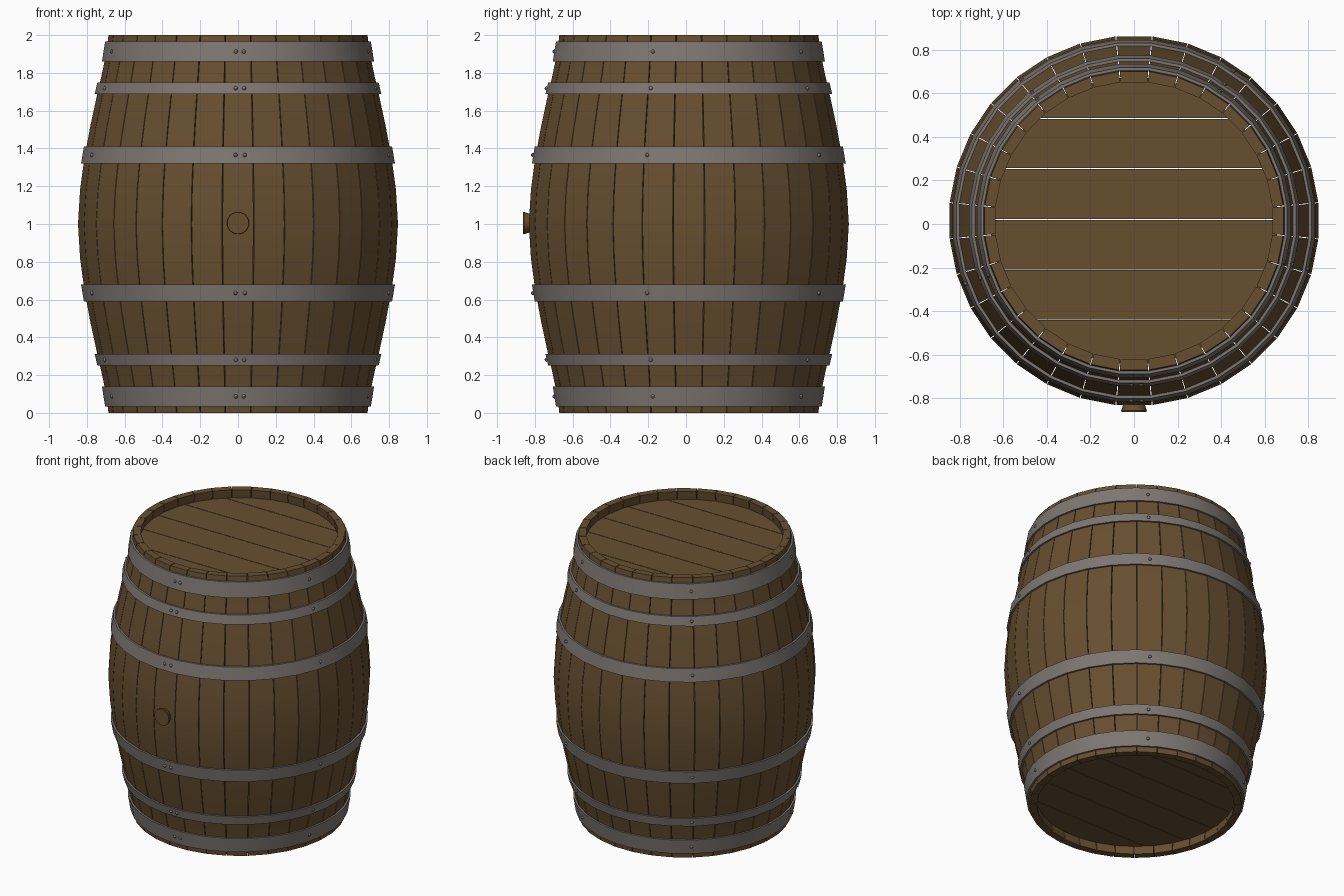
import bpy, bmesh
from math import pi, sin, cos, radians
from mathutils import Vector

cube = bpy.data.objects.get("Cube")
if cube:
    bpy.data.objects.remove(cube, do_unlink=True)

STAVES = 32
STEP = 2 * pi / STAVES
CY = 0.015          # barrel axis sits slightly behind the centre, the bung in front
FRONT = -pi / 2


def material(name, rgb):
    m = bpy.data.materials.new(name)
    m.use_nodes = True
    m.diffuse_color = (*rgb, 1)
    bsdf = m.node_tree.nodes["Principled BSDF"]
    bsdf.inputs["Base Color"].default_value = (*rgb, 1)
    bsdf.inputs["Roughness"].default_value = 0.8
    return m


wood = material("oak_wood", (0.135, 0.078, 0.03))
iron = material("grey_iron", (0.21, 0.185, 0.17))

# Bulging side profile (height, radius) of the lower half, mirrored upwards
half = [(0, .689), (.07, .697), (.14, .71), (.22, .727), (.3, .746), (.48, .785),
        (.65, .817), (.82, .84), (1, .851)]
profile = half + [(2 - z, r) for z, r in reversed(half[:-1])]


def radius_at(z):
    for (z0, r0), (z1, r1) in zip(profile, profile[1:]):
        if z0 <= z <= z1:
            return r0 + (r1 - r0) * (z - z0) / (z1 - z0)
    return profile[-1][1]


def polar(r, a, z):
    return Vector((r * cos(a), CY + r * sin(a), z))


def finish(bm, name, mat, smooth=True):
    bmesh.ops.recalc_face_normals(bm, faces=bm.faces)
    mesh = bpy.data.meshes.new(name)
    bm.to_mesh(mesh)
    bm.free()
    mesh.materials.append(mat)
    ob = bpy.data.objects.new(name, mesh)
    bpy.context.collection.objects.link(ob)
    if smooth:
        bpy.ops.object.select_all(action='DESELECT')
        ob.select_set(True)
        bpy.context.view_layer.objects.active = ob
        bpy.ops.object.shade_smooth_by_angle(angle=radians(30))
    return ob


def skin(bm, loops, closed):
    """Bridge equal vertex loops; cap the ends unless the chain is closed."""
    rings = [[bm.verts.new(p) for p in loop] for loop in loops]
    pairs = list(zip(rings, rings[1:] + rings[:1]))
    for a, b in pairs if closed else pairs[:-1]:
        for i in range(len(a)):
            j = (i + 1) % len(a)
            bm.faces.new((a[i], a[j], b[j], b[i]))
    if not closed:
        bm.faces.new(rings[0])
        bm.faces.new(rings[-1])


# Staves: separate curved boards with hairline gaps
bm = bmesh.new()
for k in range(STAVES):
    mid = FRONT + k * STEP
    loops = []
    for z, r in profile:
        h = STEP / 2 - 0.002 / r
        inner = r - 0.05
        loops.append([polar(r, mid - h, z), polar(r, mid + h, z),
                      polar(inner, mid + h, z), polar(inner, mid - h, z)])
    skin(bm, loops, closed=False)
finish(bm, "staves", wood)


# Heads: planks cut from a disc, recessed inside the rim
def head(name, z):
    cuts = [-.7, -.44, -.21, .02, .255, .485, .75]
    out = bmesh.new()
    for lo, hi in zip(cuts, cuts[1:]):
        bm = bmesh.new()
        bmesh.ops.create_circle(bm, cap_ends=True, segments=64, radius=0.66)
        bmesh.ops.translate(bm, verts=bm.verts, vec=(0, CY, z))
        for y, side in ((lo + .002, -1), (hi - .002, 1)):
            bmesh.ops.bisect_plane(bm, geom=bm.verts[:] + bm.edges[:] + bm.faces[:],
                                   plane_co=(0, y, z), plane_no=(0, side, 0),
                                   clear_outer=True)
        ext = bmesh.ops.extrude_face_region(bm, geom=bm.faces[:])
        bmesh.ops.translate(bm, vec=(0, 0, .04),
                            verts=[v for v in ext["geom"] if isinstance(v, bmesh.types.BMVert)])
        part = bpy.data.meshes.new("plank")
        bm.to_mesh(part)
        bm.free()
        out.from_mesh(part)
        bpy.data.meshes.remove(part)
    finish(out, name, wood, smooth=False)


head("bottom_head", 0.06)
head("top_head", 1.90)


# Hoops with rivets
def hoop(name, z0, z1):
    bm = bmesh.new()
    loops = []
    for k in range(STAVES):
        a = FRONT + (k + .5) * STEP
        loops.append([polar(radius_at(z) + d, a, z)
                      for z, d in ((z0, .001), (z0, .014), (z1, .014), (z1, .001))])
    skin(bm, loops, closed=True)
    finish(bm, name, iron)

    bm = bmesh.new()
    z = (z0 + z1) / 2
    r = radius_at(z) + .011
    spots = [FRONT + radians(2.5 + 72 * k) for k in range(5)] + [FRONT - radians(.9)]
    for a in spots:
        new = bmesh.ops.create_uvsphere(bm, u_segments=10, v_segments=6, radius=.011)
        bmesh.ops.translate(bm, verts=new["verts"], vec=polar(r, a, z))
    finish(bm, name + "_rivets", iron)


for label, lo, hi in (("end", .035, .14), ("quarter", .25, .313), ("bilge", .59, .68)):
    hoop("lower_" + label + "_hoop", lo, hi)
    hoop("upper_" + label + "_hoop", 2 - hi, 2 - lo)

# Bung: tapered plug in the front stave
bm = bmesh.new()
loops = [[Vector((r * cos(t), y, 1.005 + r * sin(t)))
          for t in (2 * pi * i / 24 for i in range(24))]
         for r, y in ((.04, -.80), (.059, -.858), (.057, -.863))]
skin(bm, loops, closed=False)
finish(bm, "bung", wood)
